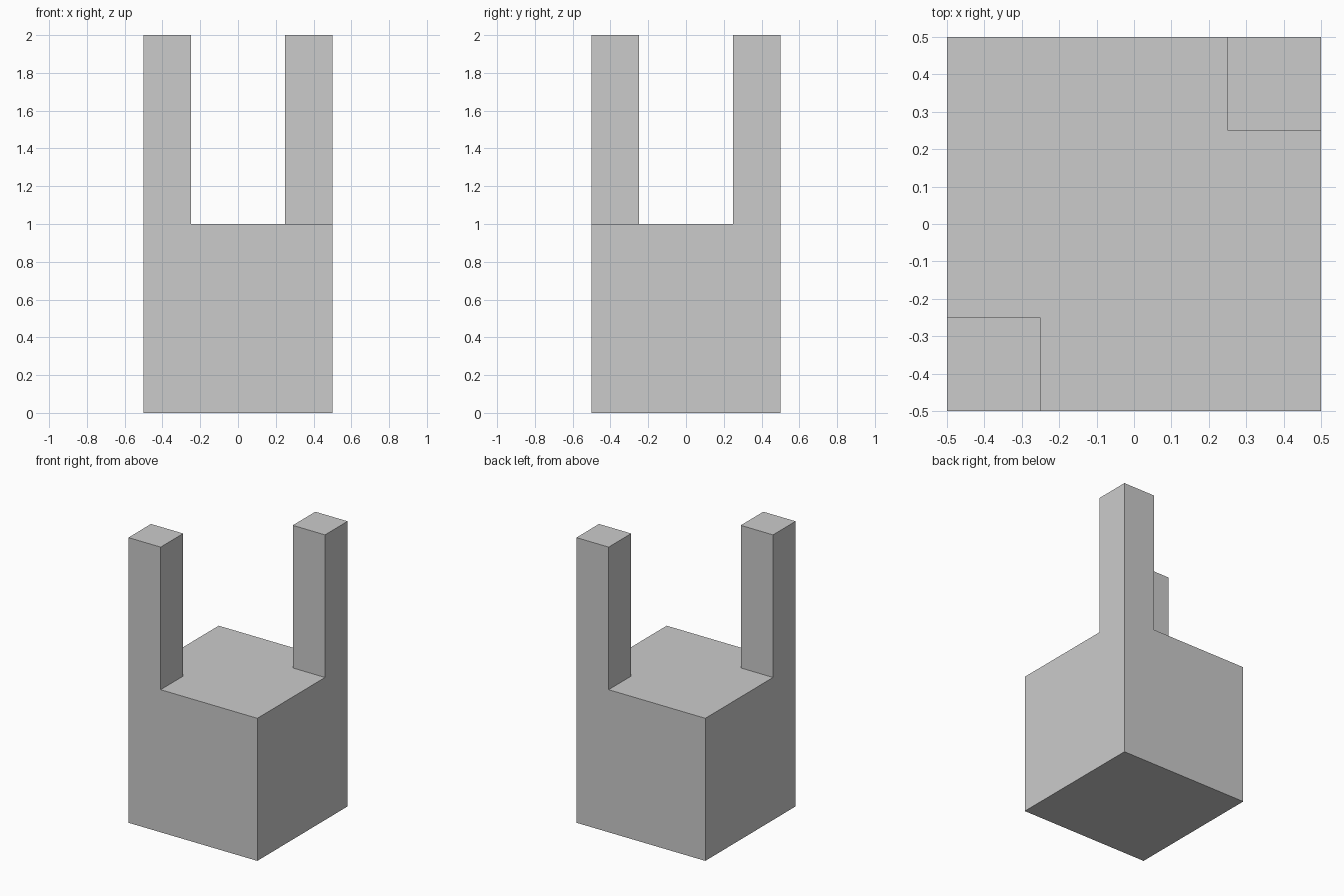
import bpy
import bmesh
import math
from mathutils import Vector

if "Cube" in bpy.data.objects:
    bpy.data.objects.remove(bpy.data.objects["Cube"])

BODY = 1.0    # edge of the base cube
POST = 0.25   # width of each corner post
RISE = 1.0    # post height above the base

bm = bmesh.new()

# Base cube standing on z = 0
bmesh.ops.create_cube(bm, size=BODY)
bmesh.ops.translate(bm, verts=bm.verts, vec=(0, 0, BODY / 2))

# Cut lines that mark out the corner squares
inset = BODY / 2 - POST
for axis in (Vector((1, 0, 0)), Vector((0, 1, 0))):
    for side in (-1, 1):
        bmesh.ops.bisect_plane(bm, geom=bm.verts[:] + bm.edges[:] + bm.faces[:],
                               plane_co=axis * inset * side, plane_no=axis)

# Two posts raised from diagonally opposite corners of the top
for side in (-1, 1):
    corner = Vector((side, side, 0)) * (BODY - POST) / 2 + Vector((0, 0, BODY))
    face = min(bm.faces, key=lambda f: (f.calc_center_median() - corner).length)
    new = bmesh.ops.extrude_discrete_faces(bm, faces=[face])["faces"][0]
    if face.is_valid and face is not new:
        bm.faces.remove(face)
    bmesh.ops.translate(bm, verts=new.verts, vec=(0, 0, RISE))

# Merge coplanar faces so the posts run flush into the base
bmesh.ops.remove_doubles(bm, verts=bm.verts, dist=1e-4)
bmesh.ops.dissolve_limit(bm, angle_limit=math.radians(1), verts=bm.verts, edges=bm.edges)
bmesh.ops.recalc_face_normals(bm, faces=bm.faces)

mesh = bpy.data.meshes.new("block_with_corner_posts")
bm.to_mesh(mesh)
bm.free()
obj = bpy.data.objects.new("block_with_corner_posts", mesh)
bpy.context.collection.objects.link(obj)
